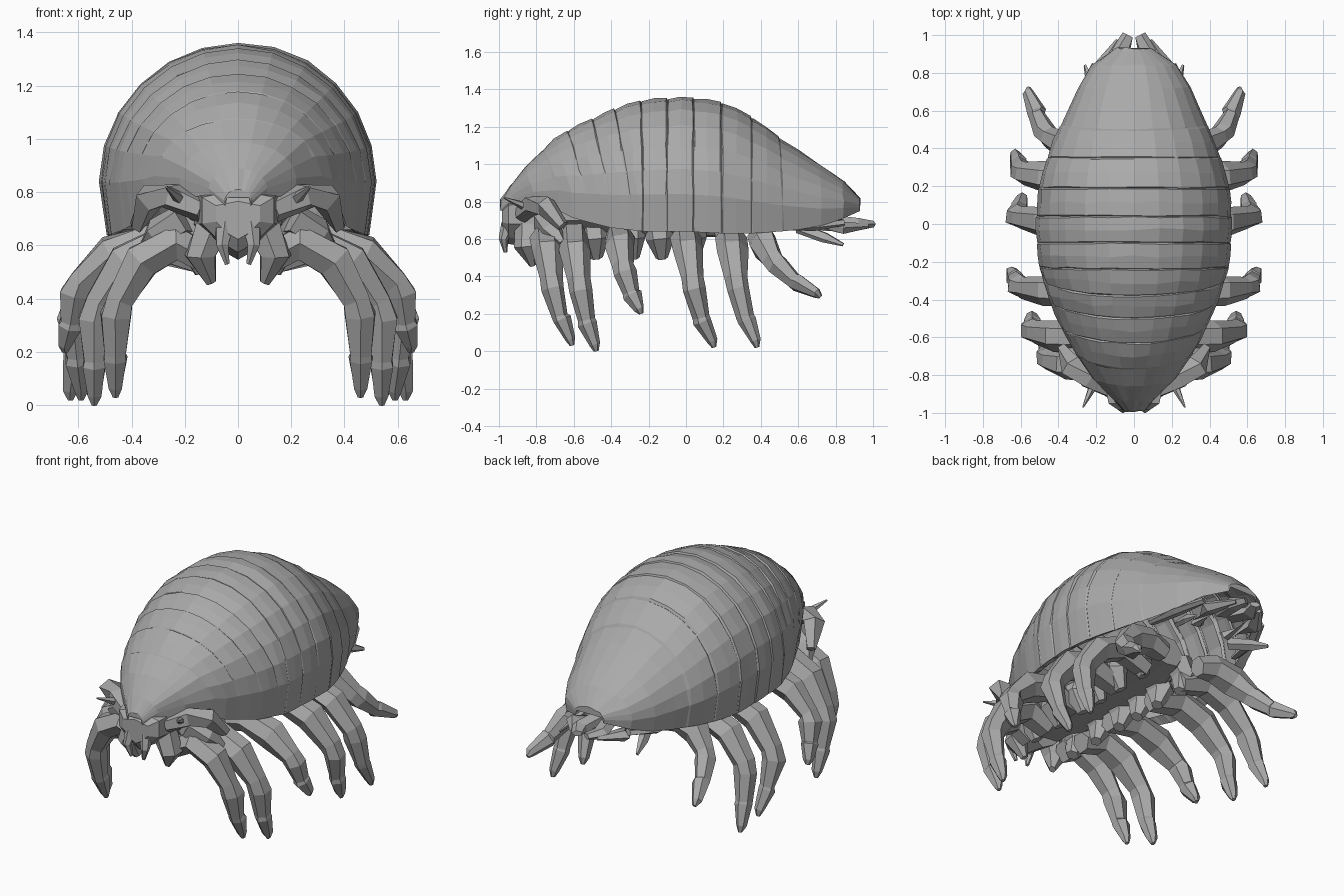
import bpy, bmesh, math, random
from mathutils import Vector

if "Cube" in bpy.data.objects:
    bpy.data.objects.remove(bpy.data.objects["Cube"])

random.seed(4)
grey = bpy.data.materials.new("shell grey")
grey.diffuse_color = (0.4, 0.4, 0.4, 1)
grey.use_nodes = True
grey.node_tree.nodes["Principled BSDF"].inputs["Base Color"].default_value = grey.diffuse_color


def finish(bm, name):
    bmesh.ops.recalc_face_normals(bm, faces=bm.faces)
    me = bpy.data.meshes.new(name)
    bm.to_mesh(me)
    bm.free()
    me.materials.append(grey)
    ob = bpy.data.objects.new(name, me)
    bpy.context.collection.objects.link(ob)
    return ob


def loft(bm, rings, closed=True, caps=True):
    vs = [[bm.verts.new(p) for p in r] for r in rings]
    n = len(vs[0])
    for a, b in zip(vs, vs[1:]):
        for i in range(n if closed else n - 1):
            j = (i + 1) % n
            bm.faces.new((a[i], a[j], b[j], b[i]))
    if caps:
        bm.faces.new(vs[0])
        bm.faces.new(vs[-1])


def tube(bm, pts, radii, sides=6, flat=1.0, rough=0.12):
    """Tapered faceted limb through pts, slightly irregular."""
    pts = [Vector(p) for p in pts]
    rings = []
    for i, p in enumerate(pts):
        d = (pts[min(i + 1, len(pts) - 1)] - pts[max(i - 1, 0)]).normalized()
        u = Vector((0, 1, 0)) - d * d.y
        if u.length < 0.3:
            u = Vector((1, 0, 0)) - d * d.x
        u.normalize()
        v = d.cross(u)
        ring = []
        for k in range(sides):
            a = 2 * math.pi * k / sides
            r = radii[i] * random.uniform(1 - rough, 1 + rough)
            ring.append(p + r * (u * math.cos(a) + v * math.sin(a) * flat))
        rings.append(ring)
    loft(bm, rings)


def pair(name, tubes, **kw):
    """Limbs on the right side, mirrored to the left."""
    bm = bmesh.new()
    for pts, radii in tubes:
        tube(bm, pts, radii, **kw)
    ob = finish(bm, name)
    ob.modifiers.new("mirror", 'MIRROR')
    return ob


# shell outline stations: y, half width, top z, bottom z
STATIONS = [(-0.99, 0.05, 0.81, 0.75), (-0.94, 0.10, 0.89, 0.78), (-0.85, 0.20, 1.00, 0.79),
            (-0.72, 0.29, 1.12, 0.77), (-0.6, 0.36, 1.20, 0.71), (-0.4, 0.45, 1.29, 0.66),
            (-0.22, 0.505, 1.345, 0.64), (0.0, 0.52, 1.36, 0.64), (0.2, 0.505, 1.33, 0.63),
            (0.35, 0.46, 1.255, 0.63), (0.5, 0.40, 1.145, 0.64), (0.6, 0.355, 1.085, 0.65),
            (0.72, 0.30, 1.0, 0.67), (0.84, 0.225, 0.91, 0.71), (0.93, 0.10, 0.82, 0.75)]


def outline(y):
    y = max(STATIONS[0][0], min(STATIONS[-1][0], y))
    for a, b in zip(STATIONS, STATIONS[1:]):
        if y <= b[0]:
            f = (y - a[0]) / (b[0] - a[0])
            return [a[i] + f * (b[i] - a[i]) for i in (1, 2, 3)]


def section(y, tuck=0.0, bow=0.0, rough=0.0, side=0.4):
    """Arched cross-section; tuck shrinks it, bow pushes its middle forward."""
    n = 12
    pts = []
    for i in range(n + 1):
        a = math.pi * i / n
        s = math.sin(a)
        yy = y - bow * s
        w, t, b = outline(yy)
        spring = b + 0.28 * (t - b)
        k = 1 - tuck * (side + (1 - side) * s) + random.uniform(-rough, rough)
        pts.append((w * math.cos(a) * k, yy + random.uniform(-rough, rough), spring + (t - spring) * s * k))
    w, t, b = outline(y)
    k = 1 - side * tuck
    for sx in (1, -1):
        edge = [(sx * w * 0.95 * k, y, b), (sx * w * 0.84, y, b + 0.03)]
        pts = edge[::-1] + pts if sx == 1 else pts + edge
    return pts


def plate(name, y0, y1, bow0, bow1):
    bm = bmesh.new()
    g = 0.014
    side = 0.0 if y1 < -0.25 else 0.4    # front seams fade out on the flanks
    rings = [section(y0 - g, 0.06, bow0, 0, side), section(y0 + 0.005, 0.008, bow0, 0.004, side),
             section((y0 + y1) / 2, -0.006, (bow0 + bow1) / 2, 0.009),
             section(y1 - 0.005, -0.004, bow1, 0.004, side), section(y1 + g, 0.06, bow1, 0, side)]
    loft(bm, rings, closed=False, caps=False)
    return finish(bm, name)


# back plates, bowed forward near the head
seams = [(-0.68, 0.09), (-0.54, 0.09), (-0.41, 0.09), (-0.30, 0.08), (-0.23, 0.01), (-0.1, 0.0),
         (0.04, 0.0), (0.19, 0.0), (0.35, 0.0), (0.52, 0.02)]
for i, (a, b) in enumerate(zip(seams, seams[1:])):
    plate("back_plate_%d" % (i + 1), a[0], b[0], a[1], b[1])


# head and tail shields with closed tips
def shield(name, rows):
    bm = bmesh.new()
    rings = [section(y, t, b, 0.006) for y, t, b in rows]
    loft(bm, rings, closed=False, caps=False)
    tip = rings[0] if abs(rows[0][0]) > abs(rows[-1][0]) else rings[-1]
    bm.faces.new([bm.verts.new(p) for p in tip])
    return finish(bm, name)


shield("head_shield", [(-0.99, 0, 0), (-0.93, 0, 0.01), (-0.82, 0, 0.04), (-0.68, 0, 0.09)])
shield("tail_shield", [(0.5, 0.03, 0.02), (0.6, 0.02, 0), (0.72, 0.01, 0), (0.84, 0, 0), (0.93, 0, 0)])

# belly under the front half
bm = bmesh.new()
rings = []
for y, w in ((-0.86, 0.12), (-0.65, 0.24), (-0.3, 0.28), (0.1, 0.24), (0.28, 0.12)):
    rings.append([(-w, y, 0.70), (-w * 0.6, y, 0.62), (0, y, 0.61), (w * 0.6, y, 0.62),
                  (w, y, 0.70), (w * 0.5, y, 0.78), (-w * 0.5, y, 0.78)])
loft(bm, rings)
finish(bm, "belly")

# six pairs of legs: root y, knee x, tip x, tip y, tip z
LEGS = [(-0.75, 0.46, 0.46, -0.61, 0.03), (-0.60, 0.54, 0.54, -0.48, 0.00),
        (-0.36, 0.61, 0.65, -0.24, 0.20), (0.00, 0.62, 0.59, 0.15, 0.02),
        (0.24, 0.60, 0.63, 0.38, 0.02), (0.40, 0.47, 0.56, 0.72, 0.29)]
for i, (y, kx, tx, ty, tz) in enumerate(LEGS):
    def at(f, x, h):
        return (x, y + (ty - y) * f, tz + (0.62 - tz) * h)
    pts = [at(0, 0.12, 0.88), at(0, kx * 0.5, 0.98), at(0.05, kx * 0.78, 0.86), at(0.2, kx - 0.02, 0.62),
           at(0.28, kx, 0.52), at(0.55, kx * 0.55 + tx * 0.45, 0.27), at(0.6, kx * 0.5 + tx * 0.5, 0.24),
           at(0.93, tx, 0.06), at(1, tx, 0.0)]
    pair("leg_pair_%d" % (i + 1), [(pts, [0.06, 0.078, 0.08, 0.06, 0.064, 0.044, 0.05, 0.028, 0.012])])

# leg sockets
pair("leg_sockets", [([(0.13, y, 0.7), (0.17, y + 0.01, 0.6), (0.13, y + 0.02, 0.5)], [0.08, 0.075, 0.035])
                     for y in (-0.7, -0.5, -0.3, -0.15, 0.02, 0.22)])

# face wedge below the head shield
bm = bmesh.new()
rings = []
for y, k in ((-0.985, 0.55), (-0.95, 0.9), (-0.78, 1.1)):
    rings.append([(x * k, y, 0.70 + z * k) for x, z in
                  ((-0.15, 0.09), (-0.15, -0.02), (-0.07, -0.1), (0, -0.14),
                   (0.07, -0.1), (0.15, -0.02), (0.15, 0.09), (0, 0.12))])
loft(bm, rings)
finish(bm, "face")

# mouthparts
pair("mouthparts", [([(0.1, -0.84, 0.66), (0.14, -0.85, 0.56), (0.1, -0.82, 0.46)], [0.07, 0.065, 0.02]),
                    ([(0.05, -0.95, 0.68), (0.06, -0.975, 0.6), (0.04, -0.965, 0.53)], [0.04, 0.025, 0.01])])

# folded antennae and cheek spikes
pair("antennae", [([(0.13, -0.88, 0.73), (0.24, -0.82, 0.78), (0.33, -0.75, 0.78), (0.38, -0.66, 0.67)],
                   [0.045, 0.06, 0.06, 0.03]),
                  ([(0.2, -0.82, 0.76), (0.27, -0.97, 0.82)], [0.03, 0.005]),
                  ([(0.2, -0.76, 0.7), (0.3, -0.72, 0.64), (0.36, -0.66, 0.58)], [0.07, 0.06, 0.02])], sides=5)

# tail appendages
pair("tail_fins", [([(0.04, 0.78, 0.70), (0.07, 0.92, 0.68), (0.03, 1.0, 0.68)], [0.05, 0.055, 0.03]),
                   ([(0.1, 0.66, 0.66), (0.16, 0.84, 0.66), (0.08, 0.97, 0.67)], [0.04, 0.055, 0.02]),
                   ([(0.3, 0.5, 0.66), (0.27, 0.68, 0.66), (0.2, 0.84, 0.69)], [0.02, 0.035, 0.03]),
                   ([(0.18, 0.6, 0.66), (0.23, 0.74, 0.61), (0.26, 0.84, 0.57)], [0.035, 0.035, 0.01])],
     sides=5, flat=0.6)
